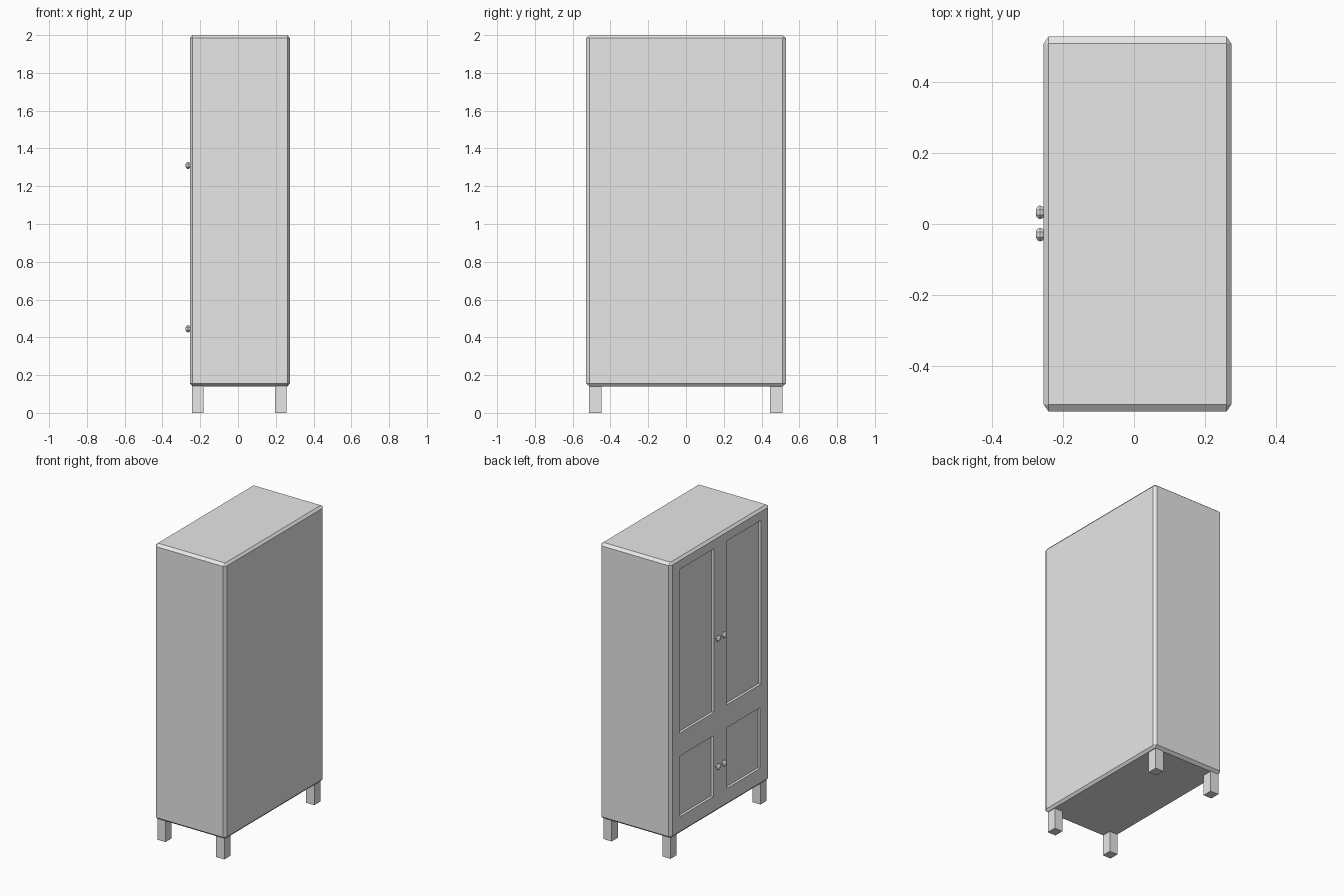
import bpy, bmesh, math
from mathutils import Matrix, Vector

cube = bpy.data.objects.get("Cube")
if cube:
    bpy.data.objects.remove(cube, do_unlink=True)

grey = bpy.data.materials.new("light_grey")
grey.use_nodes = True
grey.diffuse_color = (0.8, 0.8, 0.8, 1)
grey.node_tree.nodes["Principled BSDF"].inputs["Base Color"].default_value = (0.8, 0.8, 0.8, 1)


def add_object(name, bm):
    bmesh.ops.recalc_face_normals(bm, faces=bm.faces)
    mesh = bpy.data.meshes.new(name)
    bm.to_mesh(mesh)
    bm.free()
    mesh.materials.append(grey)
    obj = bpy.data.objects.new(name, mesh)
    bpy.context.collection.objects.link(obj)
    return obj


def box(name, low, high, chamfer=None):
    """Box between two corners, with an optional chamfer width per axis."""
    low, high = Vector(low), Vector(high)
    unit = Vector(chamfer or (1, 1, 1))
    size = high - low
    bm = bmesh.new()
    bmesh.ops.create_cube(bm, size=1)
    bmesh.ops.scale(bm, vec=[s / u for s, u in zip(size, unit)], verts=bm.verts)
    if chamfer:
        bmesh.ops.bevel(bm, geom=bm.edges[:], offset=1, segments=1,
                        affect='EDGES', clamp_overlap=True)
    bmesh.ops.scale(bm, vec=unit, verts=bm.verts)
    bmesh.ops.translate(bm, vec=(low + high) / 2, verts=bm.verts)
    return add_object(name, bm)


# Cabinet body with chamfered edges
DOOR_X = -0.255
body = box("cabinet_body", (DOOR_X, -0.53, 0.14), (0.275, 0.53, 2), (0.014, 0.02, 0.016))

# Recessed door panels: tall pair above, short pair below
panels = [(0.065, 0.435, 0.82, 1.925), (0.073, 0.427, 0.255, 0.665)]
for y0, y1, z0, z1 in panels:
    for side in (-1, 1):
        ya, yb = sorted((side * y0, side * y1))
        cutter = box("panel_cutter", (DOOR_X - 0.1, ya, z0), (DOOR_X + 0.018, yb, z1))
        cutter.hide_render = True
        mod = body.modifiers.new("panel", 'BOOLEAN')
        mod.operation = 'DIFFERENCE'
        mod.solver = 'EXACT'
        mod.object = cutter
        bpy.context.view_layer.objects.active = body
        bpy.ops.object.modifier_apply(modifier=mod.name)
        bpy.data.objects.remove(cutter, do_unlink=True)

# Square legs
for x_name, x0 in (("right", -0.243), ("left", 0.196)):
    for y_name, y0 in (("front", -0.513), ("back", 0.446)):
        box(f"{y_name}_{x_name}_leg", (x0, y0, 0), (x0 + 0.061, y0 + 0.066, 0.145))


# Faceted knobs turned from a short profile of (distance out, radius)
def knob(name, y, z):
    profile = [(-0.002, 0.014), (0.003, 0.018), (0.011, 0.021), (0.018, 0.017), (0.022, 0.009)]
    sides = 8
    bm = bmesh.new()
    rings = []
    for out, radius in profile:
        angles = [2 * math.pi * (i + 0.5) / sides for i in range(sides)]
        rings.append([bm.verts.new((DOOR_X - out, y + radius * math.cos(a),
                                    z + radius * math.sin(a))) for a in angles])
    for a, b in zip(rings, rings[1:]):
        for i in range(sides):
            j = (i + 1) % sides
            bm.faces.new((a[i], a[j], b[j], b[i]))
    bm.faces.new(rings[0])
    bm.faces.new(rings[-1])
    add_object(name, bm)


for level, z in (("upper", 1.31), ("lower", 0.445)):
    for side, y in (("front", -0.03), ("back", 0.033)):
        knob(f"{level}_{side}_knob", y, z)
